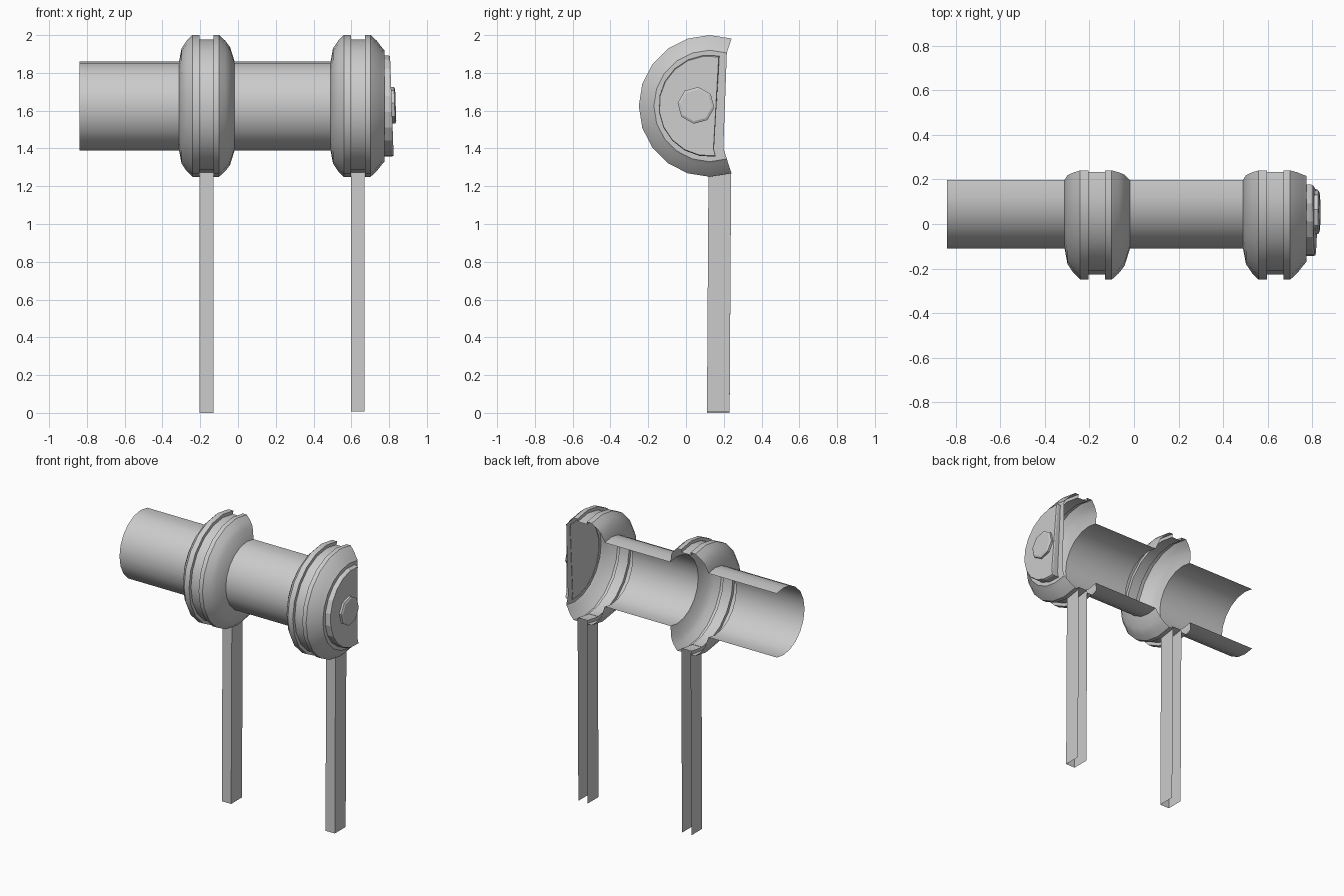
import bpy, math

if "Cube" in bpy.data.objects:
    bpy.data.objects.remove(bpy.data.objects["Cube"])

CY, CZ = 0.125, 1.625   # pipe axis
SEG, STEP = 12, math.radians(18)


def make(name, verts, faces, smooth=None):
    me = bpy.data.meshes.new(name)
    me.from_pydata(verts, [], faces)
    me.update()
    ob = bpy.data.objects.new(name, me)
    bpy.context.collection.objects.link(ob)
    if smooth:
        bpy.ops.object.select_all(action='DESELECT')
        ob.select_set(True)
        bpy.context.view_layer.objects.active = ob
        bpy.ops.object.shade_smooth_by_angle(angle=math.radians(smooth))
    return ob


def ring_point(x, r, a):
    # a = 0 is straight up, growing towards the front (-y)
    return (x, CY - r * math.sin(a), CZ + r * math.cos(a))


def collar(x, w=0.0):
    # rounded collar with a shallow strap groove, x = groove centre
    return [(x - .145, .235), (x - .132, .305), (x - .105, .345), (x - .075, .375),
            (x - .037, .375), (x - .037, .353), (x + .037, .353), (x + .037, .375),
            (x + .067, .375), (x + .1, .345), (x + .125, .312)]


# Half-open pipe shell with two collars, revolved 216 degrees, open at the back
profile = [(-.84, .235)] + collar(-.167) + [(-.018, .235)] + collar(.635) + [(.775, .295)]
n = SEG + 1
verts = [ring_point(x, r, -STEP + k * STEP) for x, r in profile for k in range(n)]
faces = [(i * n + k, i * n + k + 1, (i + 1) * n + k + 1, (i + 1) * n + k)
         for i in range(len(profile) - 1) for k in range(SEG)]
# end wall, with the lower back corner cut in towards the pipe edge
first = (len(profile) - 1) * n
verts.append(ring_point(.775, .235, SEG * STEP - STEP))
faces.append(tuple(range(first, first + n)) + (len(verts) - 1,))
make("pipe_shell", verts, faces, 40)


def plate(name, outline, x_back, x_front, scale=0.95, tilt=0.0):
    # slab facing +x with a slightly smaller, tilted front; open at the rear
    m = len(outline)
    cy = sum(p[0] for p in outline) / m
    cz = sum(p[1] for p in outline) / m
    v = [(x_back, y, z) for y, z in outline]
    mid = x_back + (x_front - x_back) * 0.8
    v += [(mid - tilt * (z - cz), y, z) for y, z in outline]
    v += [(x_front - tilt * (z - cz), cy + (y - cy) * scale, cz + (z - cz) * scale)
          for y, z in outline]
    f = [(j * m + i, j * m + (i + 1) % m, (j + 1) * m + (i + 1) % m, (j + 1) * m + i)
         for j in range(2) for i in range(m)]
    f.append(tuple(range(2 * m, 3 * m)))
    return make(name, v, f)


# D-shaped cover on the closed end
angles = [math.radians(-11 + 198 * k / 11) for k in range(12)]
outline = [ring_point(0, .27, a)[1:] for a in angles] + [(.148, 1.395)]
plate("end_cover", outline, .772, .815, .98, .035)

# Octagonal boss on the cover
octagon = [(.053 + .098 * math.cos(math.radians(22.5 + 45 * k + 15)),
            1.628 + .098 * math.sin(math.radians(22.5 + 45 * k + 15))) for k in range(8)]
plate("cover_boss", octagon, .805, .835, .86, .03)

# Channel-section support posts, open at the back
for side, x, foot in (("left", -.167, 0.0), ("right", .635, .008)):
    section = [(x - .036, .235), (x - .036, .115), (x + .036, .115), (x + .036, .235)]
    v = [(px, py - .004, foot) for px, py in section]
    v += [(px, py + .004, 1.275) for px, py in section]
    make(side + "_support_post", v, [(i, i + 1, i + 5, i + 4) for i in range(3)])
